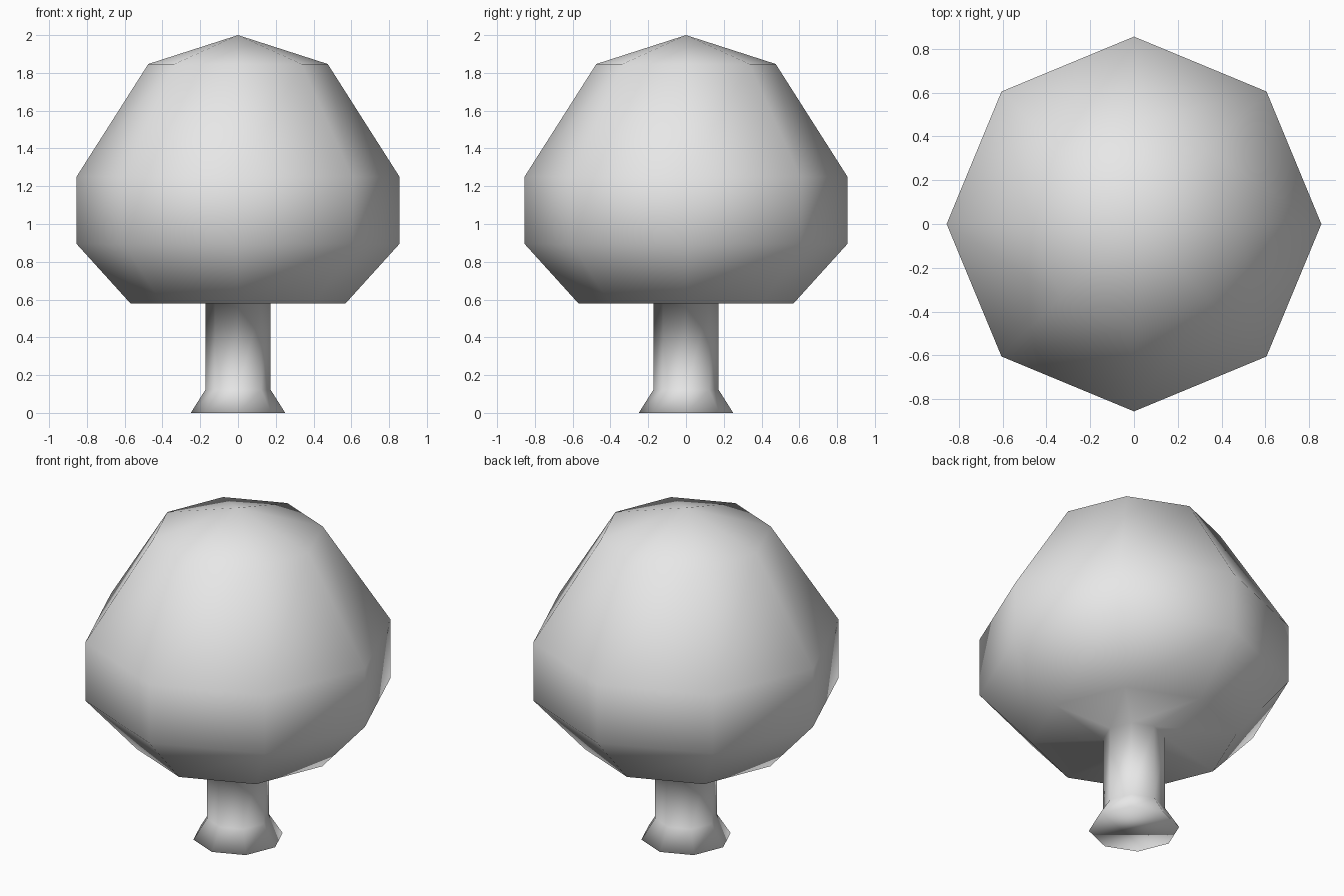
import bpy, bmesh, math

if "Cube" in bpy.data.objects:
    bpy.data.objects.remove(bpy.data.objects["Cube"])

SIDES = 8

# Outline of the tree as (radius, height), from the foot upward
PROFILE = [
    (0.25, 0.0),     # flared foot
    (0.173, 0.122),  # trunk start
    (0.173, 0.578),  # trunk meets the crown underside
    (0.568, 0.578),  # crown underside rim
    (0.855, 0.895),  # crown widest, lower
    (0.855, 1.25),   # crown widest, upper
    (0.475, 1.847),  # crown shoulder
]
TOP = 2.0

bm = bmesh.new()


def ring(radius, z):
    return [bm.verts.new((radius * math.cos(2 * math.pi * i / SIDES),
                          radius * math.sin(2 * math.pi * i / SIDES), z))
            for i in range(SIDES)]


rings = [ring(r, z) for r, z in PROFILE]

# Trunk and crown walls
for low, high in zip(rings, rings[1:]):
    for i in range(SIDES):
        j = (i + 1) % SIDES
        bm.faces.new((low[i], low[j], high[j], high[i]))

# Pointed crown top and flat foot
apex = bm.verts.new((0, 0, TOP))
for i in range(SIDES):
    bm.faces.new((rings[-1][i], rings[-1][(i + 1) % SIDES], apex))
bm.faces.new(list(reversed(rings[0])))

# Soft shading over the whole continuous surface
bmesh.ops.recalc_face_normals(bm, faces=bm.faces[:])
for f in bm.faces:
    f.smooth = True

mesh = bpy.data.meshes.new("tree")
bm.to_mesh(mesh)
bm.free()
tree = bpy.data.objects.new("tree", mesh)
bpy.context.collection.objects.link(tree)

grey = bpy.data.materials.new("light grey")
grey.diffuse_color = (0.8, 0.8, 0.8, 1.0)
grey.use_nodes = True
grey.node_tree.nodes["Principled BSDF"].inputs["Base Color"].default_value = grey.diffuse_color
mesh.materials.append(grey)
